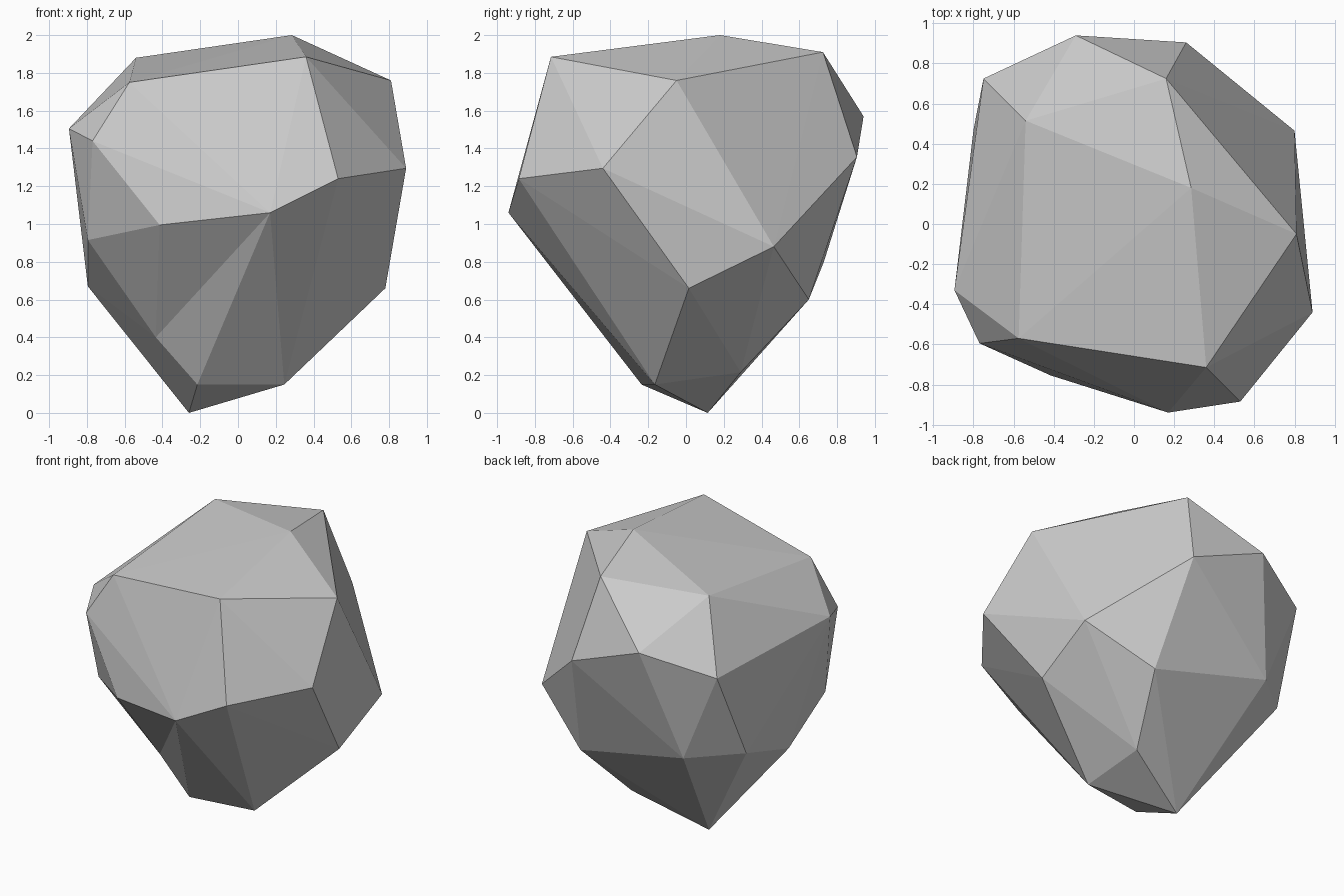
import bpy
import bmesh
from mathutils import Vector

# Remove the default cube only
default_cube = bpy.data.objects.get("Cube")
if default_cube:
    bpy.data.objects.remove(default_cube, do_unlink=True)


def make_material(name, colour):
    material = bpy.data.materials.new(name)
    material.use_nodes = True
    material.diffuse_color = colour
    shader = material.node_tree.nodes["Principled BSDF"]
    shader.inputs["Base Color"].default_value = colour
    shader.inputs["Roughness"].default_value = 0.9
    return material


# Corners of the chipped stone, grouped by region
crown = [(.285, .18, 2), (-.54, .515, 1.88), (.36, -.715, 1.885),
         (-.575, -.57, 1.75), (.81, -.05, 1.76), (.16, .725, 1.91)]
front_corners = [(-.77, -.595, 1.44), (.53, -.885, 1.24)]
side_corners = [(-.895, -.33, 1.505), (.89, -.44, 1.295), (.8, .465, .88),
                (.78, .015, .66), (-.8, .47, .82)]
back_corners = [(-.29, .94, 1.57), (.26, .905, 1.355), (-.75, .725, 1.43),
                (.37, .65, .6), (-.49, .73, .8), (.22, .29, .215)]
foot_corner = [(.245, -.165, .15)]

# Rim of the shallow chip on the lower front, and its deepest point
chip_rim = [(.17, -.94, 1.06), (-.415, -.755, .995), (-.795, -.42, .915),
            (-.795, -.01, .67), (-.26, .115, 0), (-.215, -.235, .15)]
chip_centre = Vector((-.435, -.25, .4))


def build_stone():
    bm = bmesh.new()
    for corner in crown + front_corners + side_corners + back_corners + foot_corner:
        bm.verts.new(corner)
    rim = [bm.verts.new(corner) for corner in chip_rim]

    # Wrap the corners in flat facets
    bmesh.ops.convex_hull(bm, input=list(bm.verts))

    # Open the facets inside the chip rim and fan them in to the centre
    inside = [f for f in bm.faces if all(v in rim for v in f.verts)]
    bmesh.ops.delete(bm, geom=inside, context="FACES")
    centre = bm.verts.new(chip_centre)
    for edge in [e for e in bm.edges if e.is_boundary]:
        bm.faces.new((edge.verts[0], edge.verts[1], centre))

    bmesh.ops.recalc_face_normals(bm, faces=list(bm.faces))
    for face in bm.faces:
        face.smooth = False
    mesh = bpy.data.meshes.new("rock")
    bm.to_mesh(mesh)
    bm.free()
    return mesh


# Single grey rock
rock = bpy.data.objects.new("rock", build_stone())
rock.data.materials.append(make_material("stone_grey", (.6, .6, .6, 1)))
bpy.context.collection.objects.link(rock)
